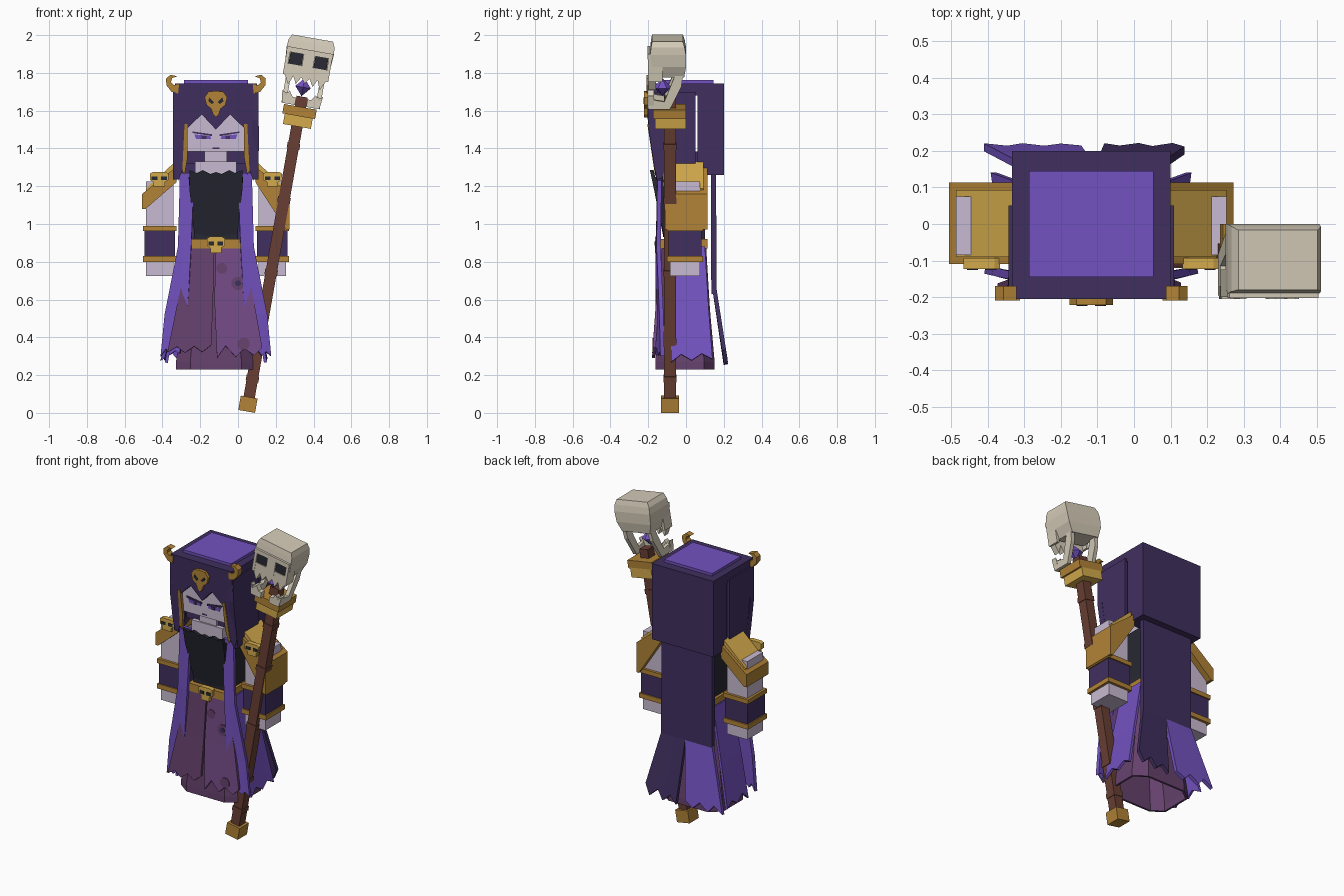
import bpy, bmesh, math, random
from mathutils import Matrix, Vector

random.seed(4)
if "Cube" in bpy.data.objects:
    bpy.data.objects.remove(bpy.data.objects["Cube"])

C = -0.117  # centre line of the figure


def material(name, hexcode):
    rgb = [int(hexcode[i:i + 2], 16) / 255 for i in (0, 2, 4)]
    col = [c / 12.92 if c < 0.04 else ((c + 0.055) / 1.055) ** 2.4 for c in rgb] + [1]
    m = bpy.data.materials.new(name)
    m.use_nodes = True
    m.diffuse_color = col
    m.node_tree.nodes["Principled BSDF"].inputs["Base Color"].default_value = col
    return m


HOOD = material("dark_purple", "402F5F")
VIOLET = material("violet", "7352C0")
GOLD = material("gold", "D3AA4C")
BRONZE = material("dark_gold", "B18337")
SKIN = material("pale_lilac", "C9BBD2")
BONE = material("bone", "D6CDBA")
WOOD = material("brown_wood", "683F34")
BLACK = material("near_black", "272832")
MAUVE = material("mauve", "734A85")
PLUM = material("plum", "66426D")


def finish(name, bm, mat, M=None, thick=0):
    bmesh.ops.recalc_face_normals(bm, faces=bm.faces)
    me = bpy.data.meshes.new(name)
    bm.to_mesh(me)
    bm.free()
    me.materials.append(mat)
    ob = bpy.data.objects.new(name, me)
    bpy.context.collection.objects.link(ob)
    if M:
        ob.matrix_world = M
    if thick:
        mod = ob.modifiers.new("thickness", "SOLIDIFY")
        mod.thickness, mod.offset = thick, 0
    return ob


def prism(name, pts, lo, hi, mat, axis="y", M=None, lean=None):
    """Extrude an outline (x,z) along y, or (y,z) along x."""
    bm = bmesh.new()
    rings = []
    for d in (lo, hi):
        place = (lambda a, z: (a, d, z)) if axis == "y" else (lambda a, z: (d, a, z))
        rings.append([bm.verts.new(place(a, z)) for a, z in pts])
    bm.faces.new(rings[0])
    bm.faces.new(rings[1])
    for i in range(len(pts)):
        j = (i + 1) % len(pts)
        bm.faces.new((rings[0][i], rings[0][j], rings[1][j], rings[1][i]))
    if lean:
        for v in bm.verts:
            v.co.y += lean(v.co.z)
    return finish(name, bm, mat, M)


def box(name, x0, x1, y0, y1, z0, z1, mat, M=None):
    return prism(name, [(x0, z0), (x1, z0), (x1, z1), (x0, z1)], y0, y1, mat, M=M)


def loft(name, rings, mat, M=None, cut=0, thick=0):
    """Stack rectangles (x half width, y front, y back, z); cut trims corners, thick leaves it open."""
    bm = bmesh.new()
    rows = []
    for h, f, b, z in rings:
        k, d = h * (1 - cut), (b - f) * cut / 2
        ring = [(-k, f), (k, f), (h, f + d), (h, b - d), (k, b), (-k, b), (-h, b - d), (-h, f + d)]
        if not cut:
            ring = ring[:2] + ring[4:6]
        rows.append([bm.verts.new((x, y, z)) for x, y in ring])
    for a, b in zip(rows, rows[1:]):
        for i in range(len(a)):
            j = (i + 1) % len(a)
            bm.faces.new((a[i], a[j], b[j], b[i]))
    if not thick:
        bm.faces.new(rows[0])
        bm.faces.new(rows[-1])
    return finish(name, bm, mat, M, thick)


def cloth(name, rows, mat, s=1, jag=0.03, cols=6, thick=0.016):
    """Hanging sheet through rows of (left point, right point), torn along the hem."""
    bm = bmesh.new()
    grid = []
    for k, (a, b) in enumerate(rows):
        line = []
        for i in range(cols + 1):
            p = Vector(a).lerp(Vector(b), i / cols)
            if k == len(rows) - 1:
                above = Vector(rows[k - 1][0]).lerp(Vector(rows[k - 1][1]), i / cols)
                p += (above - p).normalized() * (i % 2 - 0.3) * jag * random.uniform(0.5, 1.4)
            line.append(bm.verts.new((C + s * p.x, p.y, p.z)))
        grid.append(line)
    for a, b in zip(grid, grid[1:]):
        for i in range(cols):
            bm.faces.new((a[i], a[i + 1], b[i + 1], b[i]))
    return finish(name, bm, mat, thick=thick)


def both(pts):
    """Close a half outline (offsets) across the centre line."""
    return [(C + a, z) for a, z in pts] + [(C - a, z) for a, z in reversed(pts) if a]


def gold_skull(name, cx, cz, y, w, h):
    shape = [(-.3, -.5), (.3, -.5), (.3, -.2), (.5, -.05), (.5, .4), (.35, .5),
             (-.35, .5), (-.5, .4), (-.5, -.05), (-.3, -.2)]
    prism(name, [(cx + a * w, cz + b * h) for a, b in shape], y, y + 0.03, GOLD)
    for s in (-1, 1):
        x = cx + s * w * 0.25
        box(name + "_eye", x - w * .15, x + w * .15, y - .003, y + .005, cz - h * .05, cz + h * .2, BLACK)


CENTRE = Matrix.Translation((C, 0, 0))
lean = lambda z: max(0, 1.55 - z) * 0.15

# Hood: roof, back, front with pointed brow, side panels
box("hood_roof", C - .217, C + .217, -.2, .2, 1.68, 1.745, HOOD)
box("hood_back", C - .217, C + .217, .062, .2, 1.26, 1.7, HOOD)
box("hood_top_patch", C - .17, C + .17, -.145, .145, 1.74, 1.762, VIOLET)
prism("hood_front", both([(0, 1.745), (.213, 1.745), (.228, 1.5), (.226, 1.3), (.2, 1.23), (.158, 1.33),
                          (.158, 1.5), (.075, 1.58), (0, 1.5)]), -.205, -.165, HOOD, lean=lean)
for s in (-1, 1):
    prism("hood_side", [(-.2, 1.7), (-.2, 1.55), (-.155, 1.235), (-.08, 1.26), (.05, 1.32), (.05, 1.7)],
          C + s * .19, C + s * .226, HOOD, "x")
    prism("face_trim", [(C + s * a, z) for a, z in ((.15, 1.53), (.166, 1.53), (.178, 1.28), (.166, 1.26), (.15, 1.35))],
          -.208, -.19, BRONZE, lean=lean)
    horn = [(.2, 1.69), (.235, 1.7), (.262, 1.735), (.264, 1.77), (.24, 1.79),
            (.205, 1.782), (.232, 1.772), (.238, 1.75), (.222, 1.735), (.195, 1.74)]
    prism("horn", [(C + s * a, z) for a, z in horn], -.21, -.17, BRONZE)
prism("hood_emblem", both([(0, 1.705), (.04, 1.7), (.06, 1.67), (.05, 1.63), (.025, 1.61), (.015, 1.58), (0, 1.565)]),
      -.222, -.2, BRONZE)

# Head, face and neck
box("head", C - .16, C + .16, -.17, .05, 1.385, 1.68, SKIN)
for s in (-1, 1):
    def patch(name, pts, y, mat):
        prism(name, [(C + s * a, z) for a, z in pts], y, y + .008, mat)
    patch("emblem_eye", [(.01, 1.645), (.035, 1.67), (.04, 1.65), (.02, 1.635)], -.225, BLACK)
    patch("eye", [(.025, 1.45), (.105, 1.45), (.115, 1.475), (.03, 1.465)], -.174, VIOLET)
    patch("brow", [(.02, 1.465), (.125, 1.482), (.125, 1.49), (.02, 1.475)], -.177, HOOD)
    patch("pupil", [(.05, 1.45), (.075, 1.45), (.075, 1.468), (.05, 1.468)], -.177, HOOD)
box("mouth", C - .018, C + .018, -.173, -.168, 1.398, 1.404, HOOD)
box("collar", C - .165, C + .165, -.12, .06, 1.32, 1.385, HOOD)
box("neck", C - .06, C + .06, -.135, .04, 1.26, 1.385, SKIN)
box("upper_chest", C - .11, C + .11, -.145, .06, 1.2, 1.33, SKIN)

# Torso and bodice with torn neckline
loft("torso", [(.12, -.115, .1, .88), (.115, -.115, .1, .97), (.14, -.165, .1, 1.19), (.145, -.165, .1, 1.25)], BLACK, CENTRE)
prism("bodice", both([(0, 1.275), (.03, 1.265), (.07, 1.285), (.1, 1.27), (.14, 1.285), (.14, 1.18), (.115, .95), (0, .93)]),
      -.12, -.1, BLACK, lean=lambda z: -.07 * max(0, z - .95) / .33)
box("belt", C - .135, C + .135, -.145, .115, .87, .92, BRONZE)
gold_skull("belt_skull", C, .89, -.165, .095, .085)

# Hollow underskirt with two torn front panels and spots
loft("underskirt", [(.13, -.125, .1, .88), (.165, -.14, .12, .55), (.205, -.155, .145, .27), (.205, -.155, .145, .23)],
     PLUM, CENTRE, cut=.35, thick=.014)
cloth("front_panel_right", [((-.14, -.135, .87), (-.008, -.135, .87)), ((-.2, -.15, .6), (-.015, -.15, .6)),
                            ((-.255, -.17, .33), (-.025, -.17, .33))], PLUM, jag=.05, cols=5)
cloth("front_panel_left", [((.0, -.135, .87), (.14, -.135, .87)), ((-.008, -.15, .6), (.2, -.15, .6)),
                           ((.005, -.17, .31), (.25, -.17, .32))], MAUVE, jag=.05, cols=5)
for x, z, r, mat in ((0, .686, .037, PLUM), (0, .686, .016, HOOD), (.03, .365, .034, PLUM), (-.085, .765, .03, PLUM)):
    y = -.135 - .035 * (.87 - z) / .55 - (.011 if mat == PLUM else .014)
    ring = [(x + r * math.cos(k * math.pi / 4 + .4), z + r * math.sin(k * math.pi / 4 + .4)) for k in range(8)]
    prism("skirt_spot", ring, y, y + .008, mat)

# Front sashes and side drapes
for s in (-1, 1):
    cloth("front_sash", [((.115, -.14, 1.27), (.19, -.14, 1.27)), ((.13, -.15, .88), (.2, -.145, .88)),
                         ((.15, -.15, .52), (.27, -.13, .52)), ((.19, -.15, .32), (.29, -.125, .31))],
          VIOLET, s, cols=4, thick=.022)
    cloth("side_drape", [((.14, -.08, .88), (.14, .1, .88)), ((.21, -.08, .55), (.21, .12, .55)),
                         ((.26, -.08, .28), (.265, .14, .29))], VIOLET, s, jag=.04, cols=4)

# Cape and its two split tails
cloth("cape", [((-.18, .145, 1.3), (.18, .145, 1.3)), ((-.18, .148, .63), (.18, .148, .63))],
      HOOD, jag=0, cols=1, thick=.028)
cloth("cape_tail_left", [((.01, .15, .66), (.18, .15, .66)), ((.035, .208, .27), (.265, .208, .29))],
      HOOD, jag=.05, cols=5, thick=.022)
cloth("cape_tail_right", [((-.18, .15, .66), (.01, .15, .66)), ((-.29, .208, .29), (-.03, .208, .27))],
      VIOLET, jag=.05, cols=5, thick=.022)

# Arms, bracers and pauldrons
for s, drop in ((-1, 1.08), (1, .97)):
    def band(name, grow, z0, z1, mat):
        x0, x1 = sorted((C + s * (.225 - grow), C + s * (.37 + grow)))
        box(name, x0, x1, -.085 - grow, .075 + grow, z0, z1, mat)
    band("arm", 0, .725, 1.225, SKIN)
    band("bracer", .008, .82, .975, HOOD)
    band("bracer_lower_ring", .016, .8, .83, BRONZE)
    band("bracer_upper_ring", .016, .962, .99, BRONZE)
    rim = [(.2, 1.31), (.39, 1.16), (.39, drop), (.372, drop), (.21, 1.22)]
    prism("pauldron", [(C + s * a, z) for a, z in rim], -.11, .113, BRONZE)
    plate = [(.2, 1.33), (.215, 1.33), (.37, 1.188), (.36, 1.17), (.2, 1.29)]
    prism("pauldron_plate", [(C + s * a, z) for a, z in plate], -.09, .093, GOLD)
    gold_skull("shoulder_skull", C + s * .3, 1.237, -.123, .1, .075)

# Staff, built upright and tilted into the left hand
S = Matrix.Translation((.0445, -.085, 0)) @ Matrix.Rotation(math.radians(10), 4, "Y")
box("staff_foot", -.045, .045, -.047, .047, .008, .085, BRONZE, S)
box("staff_shaft", -.03, .03, -.031, .031, .08, 1.7, WOOD, S)
for t in (.17, .37, .74, 1.13, 1.42):
    box("staff_ring", -.034, .034, -.035, .035, t, t + .03, WOOD, S)
box("staff_cap", -.075, .075, -.078, .085, 1.54, 1.6, GOLD, S)
box("staff_cap_rim", -.088, .088, -.09, .085, 1.595, 1.645, BRONZE, S)

# Staff skull: cranium, face, jaw and gem
loft("cranium", [(.1, -.06, .075, 1.82), (.122, -.095, .085, 1.88), (.127, -.105, .085, 1.945),
                 (.124, -.1, .078, 1.985), (.11, -.095, .068, 2.015)], BONE, S)
box("skull_brow", -.124, .124, -.118, -.06, 1.922, 1.95, BONE, S)
box("skull_nose", -.03, .03, -.115, -.06, 1.83, 1.93, BONE, S)
prism("upper_teeth", [(-.105, 1.86), (-.11, 1.8), (-.085, 1.75), (-.065, 1.8), (-.045, 1.76), (-.022, 1.8), (0, 1.77),
                      (.022, 1.8), (.045, 1.76), (.065, 1.8), (.085, 1.75), (.11, 1.8), (.105, 1.86)], -.113, -.075, BONE, M=S)
for s in (-1, 1):
    lo, hi = sorted((s * .104, s * .122))
    box("skull_cheek", lo, hi, -.115, -.04, 1.8, 1.93, BONE, S)
    x = s * .067
    box("eye_socket", x - .035, x + .035, -.108, -.1, 1.86, 1.922, BLACK, S)
    prism("jaw_side", [(.03, 1.84), (.07, 1.84), (.06, 1.77), (.0, 1.65), (-.11, 1.65), (-.12, 1.71), (-.09, 1.7), (-.03, 1.69)],
          s * .078, s * .103, BONE, "x", S)
    prism("jaw_front", [(s * a, z) for a, z in ((.03, 1.65), (.1, 1.65), (.11, 1.72), (.09, 1.69), (.07, 1.72), (.05, 1.69), (.03, 1.69))],
          -.12, -.085, BONE, M=S)
bm = bmesh.new()
bmesh.ops.create_uvsphere(bm, u_segments=6, v_segments=2, radius=.048)
finish("gem", bm, VIOLET, S @ Matrix.Translation((-.004, -.04, 1.75)))
